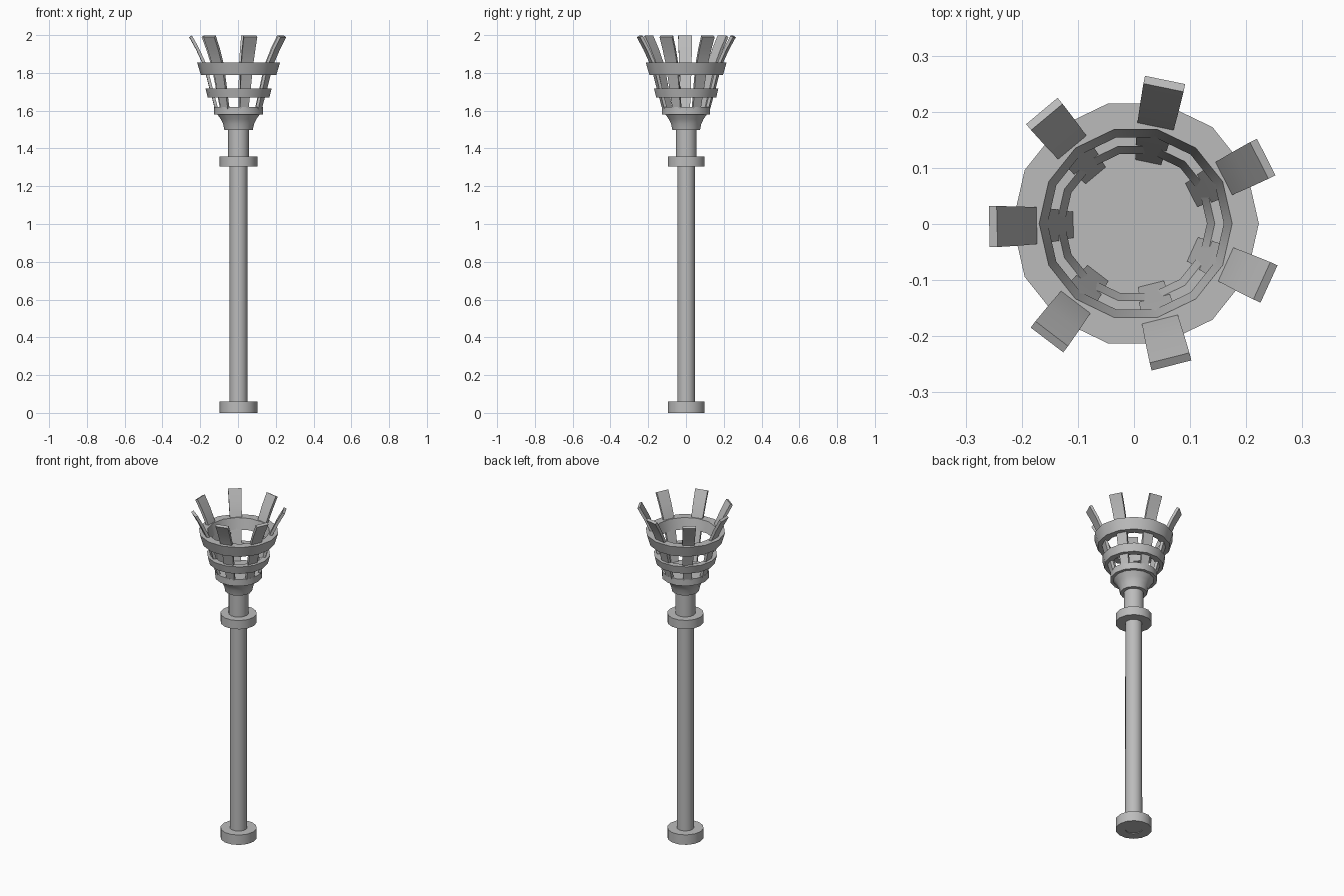
import bpy, bmesh, math
from mathutils import Vector

if "Cube" in bpy.data.objects:
    bpy.data.objects.remove(bpy.data.objects["Cube"])

SIDES = 14
CENTRE = Vector((0.003, 0.001, 0))

grey = bpy.data.materials.new("iron_grey")
grey.use_nodes = True
colour = (0.5, 0.5, 0.5, 1)
grey.diffuse_color = colour
grey.node_tree.nodes["Principled BSDF"].inputs["Base Color"].default_value = colour


def finish(name, bm, angle=30):
    bmesh.ops.recalc_face_normals(bm, faces=bm.faces)
    mesh = bpy.data.meshes.new(name)
    bm.to_mesh(mesh)
    bm.free()
    mesh.materials.append(grey)
    obj = bpy.data.objects.new(name, mesh)
    obj.location = CENTRE
    bpy.context.collection.objects.link(obj)
    bpy.ops.object.select_all(action="DESELECT")
    obj.select_set(True)
    bpy.context.view_layer.objects.active = obj
    bpy.ops.object.shade_smooth_by_angle(angle=math.radians(angle))
    return obj


def lathe(name, profile, hollow=False):
    """Turn (radius, height) points about z; hollow profiles close on themselves."""
    bm = bmesh.new()
    loops = [[bm.verts.new((r * math.cos(a), r * math.sin(a), z))
              for a in (math.tau * i / SIDES for i in range(SIDES))]
             for r, z in profile]
    pairs = list(zip(loops, loops[1:]))
    if hollow:
        pairs.append((loops[-1], loops[0]))
    else:
        bm.faces.new(loops[0])
        bm.faces.new(loops[-1])
    for low, high in pairs:
        for i in range(SIDES):
            j = (i + 1) % SIDES
            bm.faces.new((low[i], low[j], high[j], high[i]))
    return finish(name, bm)


def band(name, z0, z1, outer0, outer1, inner0, inner1):
    lathe(name, [(outer0, z0), (outer1, z1), (inner1, z1), (inner0, z0)], True)


# Handle
lathe("shaft", [(0.048, 0.004), (0.047, 1.34)])
band("base_ring", 0, 0.06, 0.1, 0.1, 0.046, 0.046)
lathe("grip_ring", [(0.1, 1.305), (0.1, 1.358)])
lathe("neck", [(0.055, 1.34), (0.055, 1.51)])

# Flared cup and collar
lathe("cup", [(0.075, 1.497), (0.082, 1.53), (0.094, 1.555), (0.116, 1.585)])
lathe("collar", [(0.13, 1.58), (0.13, 1.62)])

# Basket hoops
band("lower_hoop", 1.67, 1.717, 0.163, 0.175, 0.127, 0.141)
band("upper_hoop", 1.79, 1.855, 0.2, 0.2195, 0.157, 0.172)

# Curved slats, widening towards the tip: inner radius, height, width
SLAT = [(0.106, 1.6, 0.045), (0.122, 1.66, 0.05), (0.138, 1.72, 0.056),
        (0.156, 1.79, 0.061), (0.178, 1.86, 0.066), (0.21, 1.93, 0.07),
        (0.247, 1.997, 0.073)]
THICK = 0.016


def slat(name, angle):
    bm = bmesh.new()
    rows = []
    for k, (r, z, w) in enumerate(SLAT):
        a, b = SLAT[max(k - 1, 0)], SLAT[min(k + 1, len(SLAT) - 1)]
        along = Vector((b[0] - a[0], 0, b[1] - a[1])).normalized()
        out = Vector((along.z, 0, -along.x)) * THICK
        inner, side = Vector((r, 0, z)), Vector((0, w / 2, 0))
        rows.append([bm.verts.new(p) for p in
                     (inner - side, inner + side, inner + out + side, inner + out - side)])
    for low, high in zip(rows, rows[1:]):
        for i in range(4):
            j = (i + 1) % 4
            bm.faces.new((low[i], low[j], high[j], high[i]))
    bm.faces.new(rows[0])
    bm.faces.new(rows[-1])
    # Softened long corners and tip
    sharp = [e for e in bm.edges if e.calc_face_angle(0) > 1]
    bmesh.ops.bevel(bm, geom=sharp, offset=0.004, segments=2, affect="EDGES", profile=0.5)
    obj = finish(name, bm, 50)
    obj.rotation_euler.z = angle


for n in range(7):
    slat(f"slat_{n + 1}", math.radians(27) + math.tau * n / 7)
